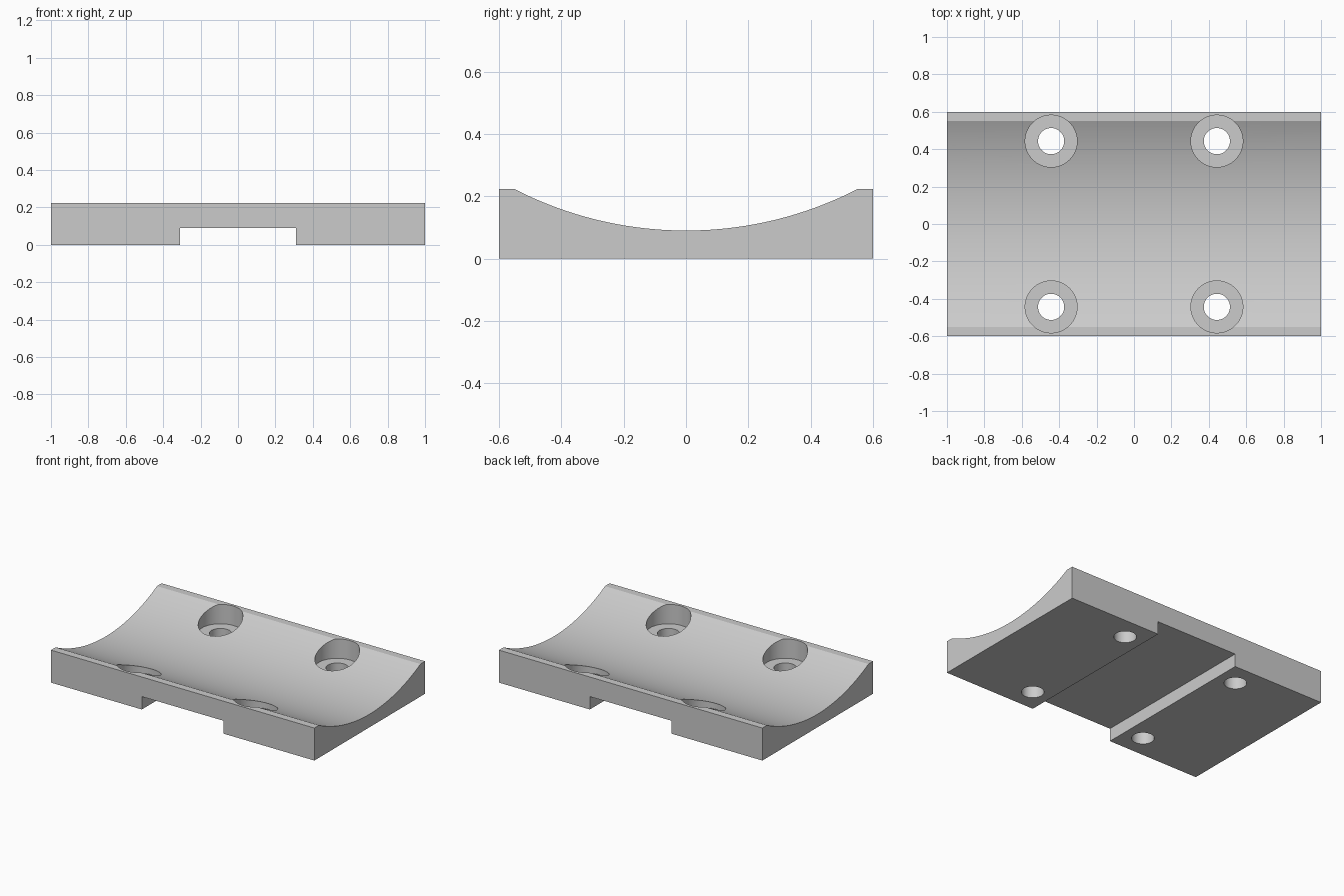
import bpy
import bmesh
import math

cube = bpy.data.objects.get("Cube")
if cube:
    bpy.data.objects.remove(cube, do_unlink=True)

# Main dimensions
HALF_X, HALF_Y, TOP = 1.0, 0.6, 0.223
ARC_LOW, ARC_HALF = 0.09, 0.55
SLOT_HALF, SLOT_TOP = 0.31, 0.0885
HOLE_POS, HOLE_R = 0.443, 0.07
BORE_R, BORE_FLOOR = 0.139, 0.0895
SEGMENTS = 64

grey = bpy.data.materials.new("plain grey")
grey.use_nodes = True
colour = (0.6, 0.6, 0.6, 1)
grey.diffuse_color = colour
grey.node_tree.nodes["Principled BSDF"].inputs["Base Color"].default_value = colour


def finish(name, bm):
    bmesh.ops.recalc_face_normals(bm, faces=bm.faces)
    mesh = bpy.data.meshes.new(name)
    bm.to_mesh(mesh)
    bm.free()
    obj = bpy.data.objects.new(name, mesh)
    bpy.context.collection.objects.link(obj)
    mesh.materials.append(grey)
    return obj


def prism(name, points, direction):
    """Extrude a closed outline along a direction."""
    bm = bmesh.new()
    face = bm.faces.new([bm.verts.new(p) for p in points])
    result = bmesh.ops.extrude_face_region(bm, geom=[face])
    moved = [g for g in result["geom"] if isinstance(g, bmesh.types.BMVert)]
    bmesh.ops.translate(bm, verts=moved, vec=direction)
    return finish(name, bm)


def cylinder(name, x, y, radius, low, high):
    ring = [(x + radius * math.cos(math.tau * i / SEGMENTS),
             y + radius * math.sin(math.tau * i / SEGMENTS), low)
            for i in range(SEGMENTS)]
    return prism(name, ring, (0, 0, high - low))


# Saddle plate: block with a shallow cylindrical trough along x
sag = TOP - ARC_LOW
radius = (ARC_HALF ** 2 + sag ** 2) / (2 * sag)
sweep = math.asin(ARC_HALF / radius)
outline = [(-HALF_X, -HALF_Y, 0), (-HALF_X, -HALF_Y, TOP)]
for i in range(SEGMENTS + 1):
    a = sweep * (2 * i / SEGMENTS - 1)
    outline.append((-HALF_X, radius * math.sin(a),
                    ARC_LOW + radius * (1 - math.cos(a))))
outline += [(-HALF_X, HALF_Y, TOP), (-HALF_X, HALF_Y, 0)]
plate = prism("saddle_plate", outline, (2 * HALF_X, 0, 0))

# Cutters: underside slot, screw holes and their counterbores
s = SLOT_HALF
cutters = [prism("slot_cutter",
                 [(-s, -1, -1), (s, -1, -1), (s, -1, SLOT_TOP), (-s, -1, SLOT_TOP)],
                 (0, 2, 0))]
for x in (-HOLE_POS, HOLE_POS):
    for y in (-HOLE_POS, HOLE_POS):
        cutters.append(cylinder("counterbore_cutter", x, y, BORE_R, BORE_FLOOR, 1))
        cutters.append(cylinder("screw_hole_cutter", x, y, HOLE_R, -1, 1))

bpy.context.view_layer.objects.active = plate
plate.select_set(True)
for cutter in cutters:
    mod = plate.modifiers.new("cut", "BOOLEAN")
    mod.operation = "DIFFERENCE"
    mod.solver = "EXACT"
    mod.object = cutter
    bpy.ops.object.modifier_apply(modifier=mod.name)
    bpy.data.objects.remove(cutter, do_unlink=True)

bpy.ops.object.shade_smooth_by_angle(angle=math.radians(20))
